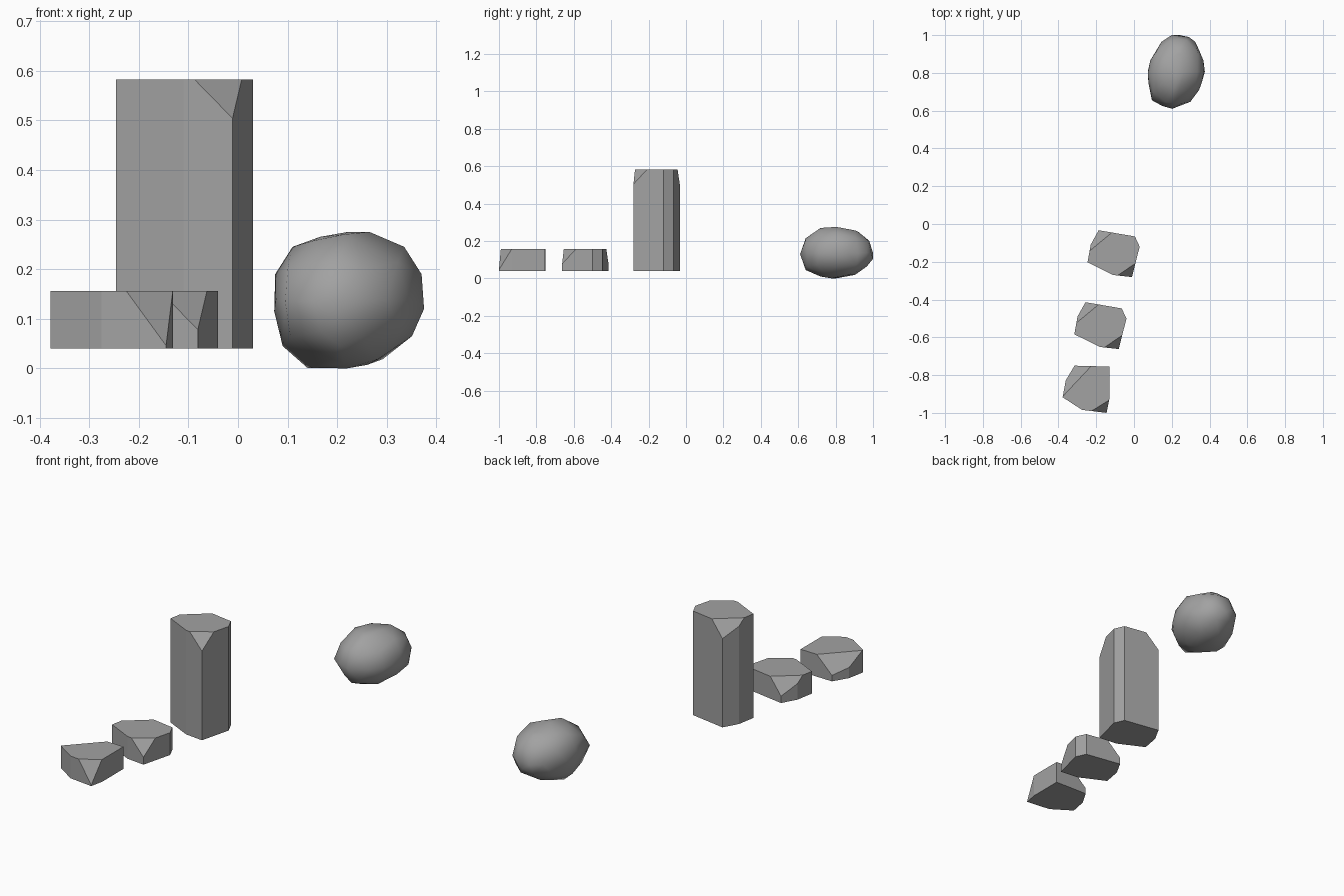
import bpy, bmesh
from mathutils import Vector

if "Cube" in bpy.data.objects:
    bpy.data.objects.remove(bpy.data.objects["Cube"])

grey = bpy.data.materials.new("dark_stone")
grey.diffuse_color = (.36, .36, .36, 1)
grey.use_nodes = True
grey.node_tree.nodes["Principled BSDF"].inputs["Base Color"].default_value = grey.diffuse_color


def finish(name, bm):
    bmesh.ops.recalc_face_normals(bm, faces=bm.faces)
    me = bpy.data.meshes.new(name)
    bm.to_mesh(me)
    bm.free()
    me.materials.append(grey)
    ob = bpy.data.objects.new(name, me)
    bpy.context.collection.objects.link(ob)
    return ob


# Chip away the part of a convex solid beyond the plane through three points
def chip(bm, a, b, c):
    a, b, c = Vector(a), Vector(b), Vector(c)
    n = (b - a).cross(c - a).normalized()
    mid = sum((v.co for v in bm.verts), Vector()) / len(bm.verts)
    if (mid - a).dot(n) > 0:
        n = -n
    bmesh.ops.bisect_plane(bm, geom=bm.verts[:] + bm.edges[:] + bm.faces[:],
                           plane_co=a, plane_no=n, clear_outer=True)
    bmesh.ops.holes_fill(bm, edges=[e for e in bm.edges if e.is_boundary])


# Straight prism from z0 to z1 with chipped upper corners (x, y, depth below top)
def column(name, outline, z0, z1, chips, shift=(0, 0)):
    bm = bmesh.new()
    f = bm.faces.new([bm.verts.new((x, y, z0)) for x, y in outline])
    ext = bmesh.ops.extrude_face_region(bm, geom=[f])
    for v in ext["geom"]:
        if isinstance(v, bmesh.types.BMVert):
            v.co.z = z1
    bmesh.ops.recalc_face_normals(bm, faces=bm.faces)
    for tri in chips:
        chip(bm, *[(x, y, z1 - d) for x, y, d in tri])
    ob = finish(name, bm)
    ob.location = (shift[0], shift[1], 0)
    return ob


# Tall column and its short stump share one footprint
foot = [(-.187, -.033), (.005, -.066), (.03, -.12), (-.011, -.281),
        (-.11, -.27), (-.246, -.203), (-.229, -.109)]
chips = [[(-.085, -.271, 0), (.001, -.213, 0), (-.011, -.281, .078)],
         [(-.199, -.113, 0), (-.117, -.045, 0), (-.187, -.033, .08)]]
column("tall_column", foot, .04, .582, chips)
column("middle_stump", foot, .04, .156, chips, (-.07, -.381))

# Front stump with square rear corner
foot3 = [(-.315, -.75), (-.131, -.755), (-.131, -.93), (-.145, -1.0),
         (-.275, -.984), (-.378, -.917), (-.361, -.827)]
column("front_stump", foot3, .04, .156, [
    [(-.225, -.99, 0), (-.131, -.932, 0), (-.145, -1.0, .11)],
    [(-.34, -.873, 0), (-.262, -.79, 0), (-.315, -.75, .085)]])

# Boulder: hull of three outlines and a rounded core
front = [(.14, .001), (.26, .007), (.335, .055), (.375, .12), (.37, .19), (.335, .245),
         (.265, .275), (.165, .265), (.11, .245), (.075, .19), (.073, .115), (.09, .045)]
side = [(.61, .13), (.64, .045), (.72, .01), (.78, 0), (.85, .01), (.93, .05),
        (1.0, .105), (.98, .2), (.92, .25), (.8, .275), (.72, .27), (.64, .215)]
top = [(.2, 1.0), (.29, .99), (.345, .92), (.373, .81), (.345, .71), (.28, .645),
       (.215, .617), (.15, .625), (.095, .655), (.075, .77), (.09, .84), (.14, .93)]
bm = bmesh.new()
bmesh.ops.create_icosphere(bm, subdivisions=2, radius=1)
for v in bm.verts:
    p = v.co / sum(abs(c) ** 2.35 for c in v.co) ** (1 / 2.35)
    v.co = (.222 + p.x * .145 + p.y * .015, .806 + p.y * .187, .138 + p.z * .133)
bmesh.ops.delete(bm, geom=bm.edges[:], context='EDGES_FACES')
for x, z in front:
    bm.verts.new((x, .806, z))
for y, z in side:
    bm.verts.new((.222 + (y - .806) * .1, y, z))
for x, y in top:
    bm.verts.new((x, y, .135))
bmesh.ops.convex_hull(bm, input=bm.verts[:])
bmesh.ops.delete(bm, geom=[v for v in bm.verts if not v.link_faces], context='VERTS')
rock = finish("boulder", bm)
for p in rock.data.polygons:
    p.use_smooth = True
